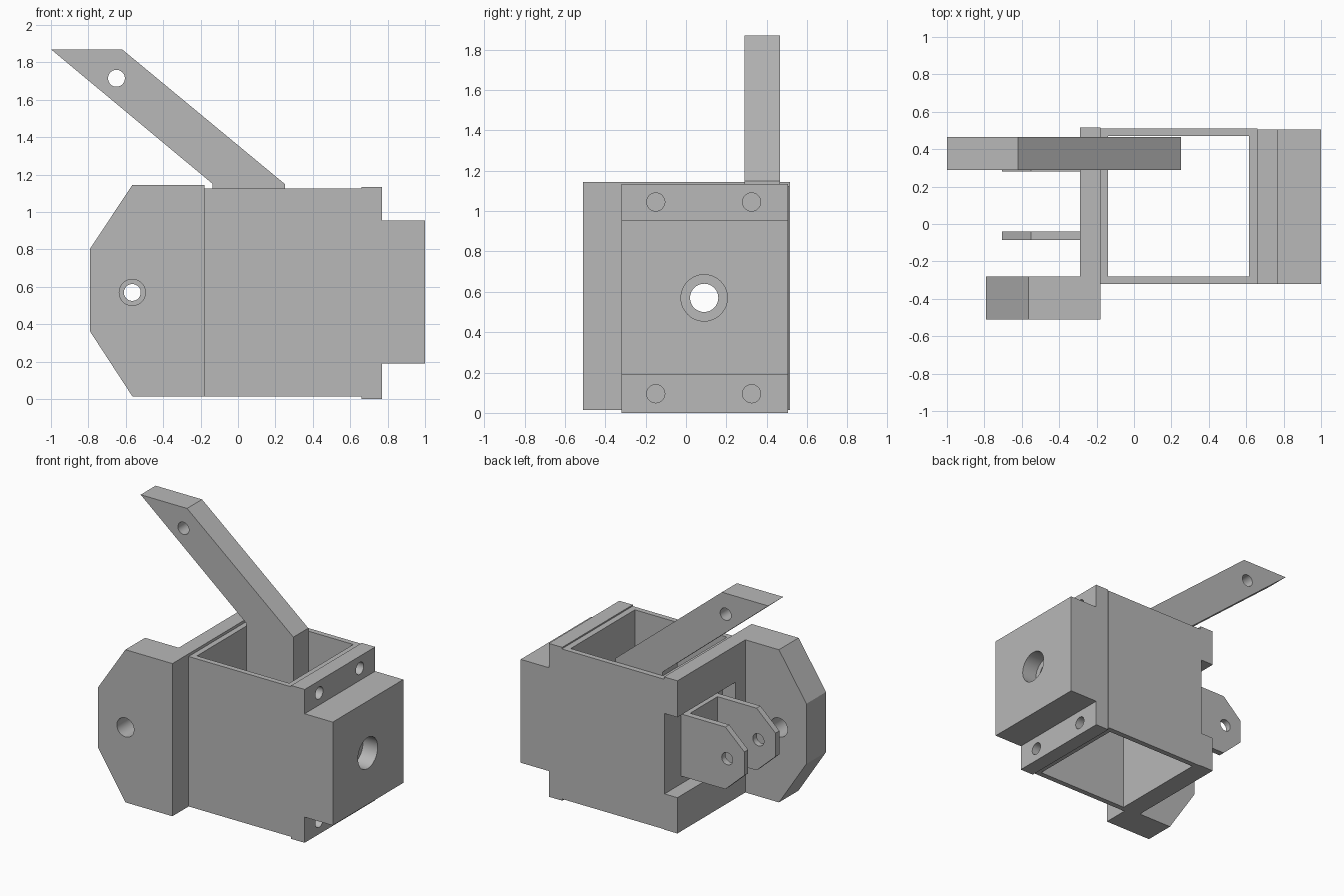
import bpy, bmesh
from math import radians
from mathutils import Matrix, Vector

old = bpy.data.objects.get("Cube")
if old:
    bpy.data.objects.remove(old, do_unlink=True)

GREY = (0.48, 0.48, 0.48, 1)
metal = bpy.data.materials.new("plain grey")
metal.use_nodes = True
metal.diffuse_color = GREY
metal.node_tree.nodes["Principled BSDF"].inputs["Base Color"].default_value = GREY


def finish(bm, name):
    bmesh.ops.recalc_face_normals(bm, faces=bm.faces)
    mesh = bpy.data.meshes.new(name)
    bm.to_mesh(mesh)
    bm.free()
    mesh.materials.append(metal)
    obj = bpy.data.objects.new(name, mesh)
    bpy.context.collection.objects.link(obj)
    return obj


def extrude(name, points, axis, a, b):
    """Extrude a profile along x (y,z points), y (x,z points) or z (x,y points)."""
    place = {"x": lambda u, v: (a, u, v),
             "y": lambda u, v: (u, a, v),
             "z": lambda u, v: (u, v, a)}[axis]
    bm = bmesh.new()
    face = bm.faces.new([bm.verts.new(place(u, v)) for u, v in points])
    new = bmesh.ops.extrude_face_region(bm, geom=[face])["geom"]
    shift = Vector([(b - a) * (axis == k) for k in "xyz"])
    bmesh.ops.translate(bm, vec=shift,
                        verts=[g for g in new if isinstance(g, bmesh.types.BMVert)])
    return finish(bm, name)


def box(name, x, y, z):
    return extrude(name, [(x[0], y[0]), (x[1], y[0]), (x[1], y[1]), (x[0], y[1])], "z", *z)


def rod(axis, centre, radius):
    """Cutter cylinder along x or y, with its length given by the axis range."""
    bm = bmesh.new()
    lo, hi = axis[1]
    turn = Matrix.Rotation(radians(90), 4, "Y" if axis[0] == "x" else "X")
    mid = (lo + hi) / 2
    at = (mid, *centre) if axis[0] == "x" else (centre[0], mid, centre[1])
    bmesh.ops.create_cone(bm, cap_ends=True, segments=48, radius1=radius, radius2=radius,
                          depth=hi - lo, matrix=Matrix.Translation(at) @ turn)
    return finish(bm, "cutter")


def combine(obj, tool, operation="DIFFERENCE"):
    mod = obj.modifiers.new(operation, "BOOLEAN")
    mod.operation, mod.object, mod.solver = operation, tool, "EXACT"
    bpy.context.view_layer.objects.active = obj
    bpy.ops.object.modifier_apply(modifier=mod.name)
    bpy.data.objects.remove(tool, do_unlink=True)


MID_Y, MID_Z = 0.09, 0.57
PIN = (-0.565, MID_Z)

# Square sleeve, open at the top and bottom
sleeve = box("sleeve", (-0.18, 0.66), (-0.32, 0.51), (0.015, 1.125))
combine(sleeve, box("cutter", (-0.14, 0.615), (-0.28, 0.47), (-1, 2)))
combine(sleeve, rod(("x", (-0.5, 0.8)), (MID_Y, MID_Z), 0.07))

# Back wall with a side recess for the clevis
back_wall = box("back_wall", (-0.29, -0.18), (-0.28, 0.515), (0.015, 1.145))
combine(back_wall, box("cutter", (-0.5, -0.185), (-0.165, 0.7), (0.28, 0.875)))
combine(back_wall, rod(("x", (-0.5, 0)), (MID_Y, MID_Z), 0.07))

# Thick chamfered side flange with a pin hole
side_flange = extrude("side_flange", [(-0.18, 0.015), (-0.565, 0.015), (-0.79, 0.36),
                                      (-0.79, 0.805), (-0.565, 1.145), (-0.18, 1.145)],
                      "y", -0.51, -0.28)
combine(side_flange, rod(("y", (-0.7, -0.1)), PIN, 0.07))

# Stepped end block with bolt holes and a counterbored centre hole
end_block = extrude("end_block", [(0.66, 0), (0.77, 0), (0.77, 0.19), (1, 0.19),
                                  (1, 0.955), (0.77, 0.955), (0.77, 1.135), (0.66, 1.135)],
                    "y", -0.32, 0.505)
combine(end_block, rod(("x", (0.5, 1.2)), (MID_Y, MID_Z), 0.07))
combine(end_block, rod(("x", (0.88, 1.2)), (MID_Y, MID_Z), 0.115))
for y in (-0.15, 0.325):
    for z in (0.095, 1.045):
        combine(end_block, rod(("x", (0.6, 0.9)), (y, z), 0.045))

# Clevis: base plate and two chamfered ears
clevis_base = box("clevis_base", (-0.23, -0.185), (-0.04, 0.28), (0.34, 0.8))
combine(clevis_base, rod(("x", (-0.5, 0)), (MID_Y, MID_Z), 0.07))
ear = [(-0.185, 0.34), (-0.55, 0.34), (-0.705, 0.483),
       (-0.705, 0.657), (-0.55, 0.8), (-0.185, 0.8)]
clevis_ears = []
for name, y in (("clevis_ear_front", -0.085), ("clevis_ear_back", 0.28)):
    part = extrude(name, ear, "y", y, y + 0.045)
    combine(part, rod(("y", (y - 0.1, y + 0.1)), PIN, 0.045))
    clevis_ears.append(part)

# Bent lever standing in the sleeve
lever = extrude("lever", [(-0.135, 0.29), (0.25, 0.29), (0.25, 1.15), (-0.62, 1.87),
                          (-1, 1.87), (-0.135, 1.15)], "y", 0.29, 0.465)
combine(lever, rod(("y", (0.1, 0.7)), (-0.65, 1.715), 0.045))

# Smooth the hole walls and keep the edges sharp
bpy.ops.object.select_all(action="DESELECT")
for obj in (sleeve, back_wall, side_flange, end_block, clevis_base, lever, *clevis_ears):
    obj.select_set(True)
bpy.context.view_layer.objects.active = lever
bpy.ops.object.shade_smooth_by_angle(angle=radians(30))
